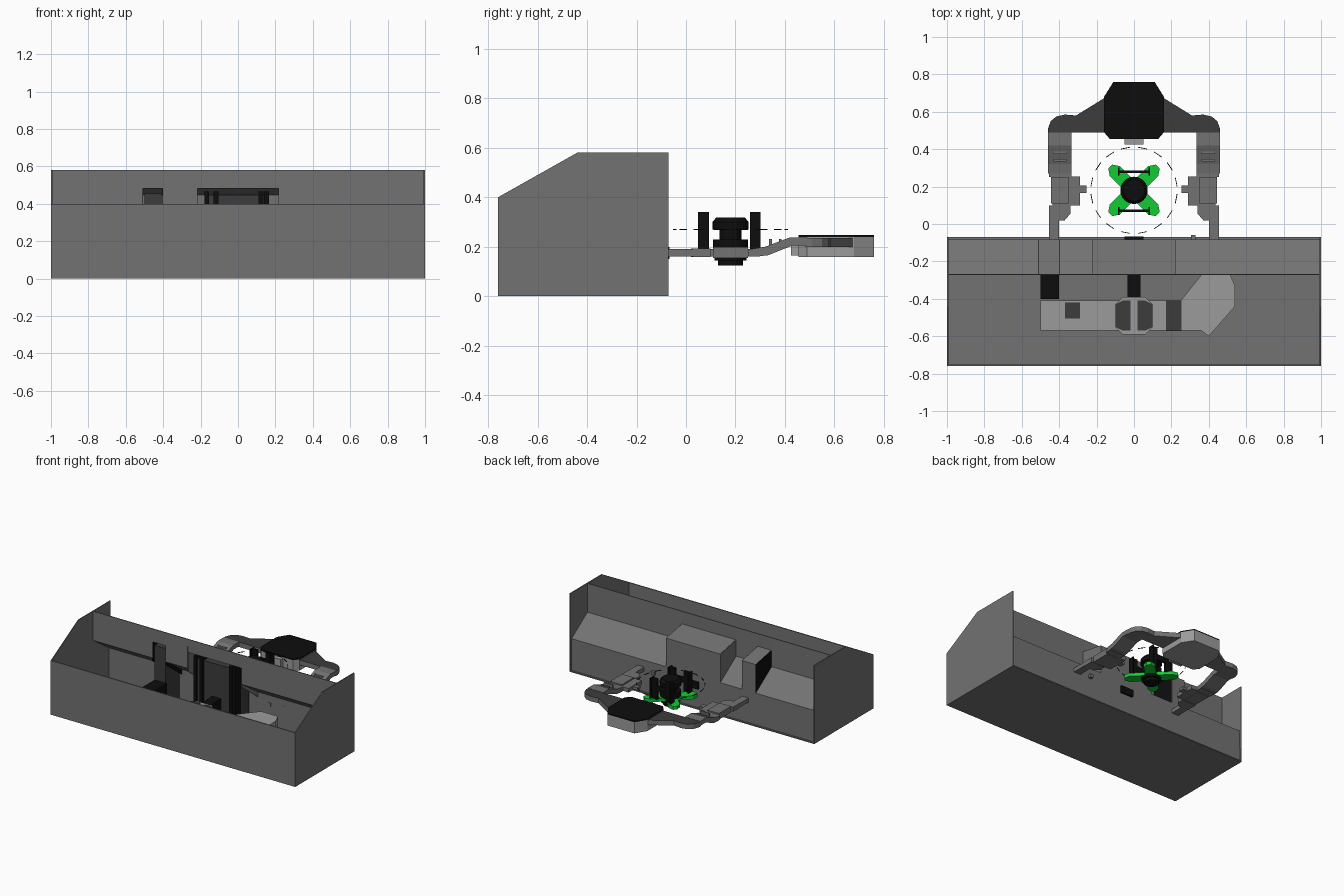
import bpy, bmesh, math
from mathutils import Matrix, Vector

if "Cube" in bpy.data.objects:
    bpy.data.objects.remove(bpy.data.objects["Cube"])


def material(name, rgb):
    m = bpy.data.materials.new(name)
    m.use_nodes = True
    col = (*rgb, 1)
    m.diffuse_color = col
    m.node_tree.nodes["Principled BSDF"].inputs["Base Color"].default_value = col
    return m


GREY = material("mid grey", (0.17, 0.17, 0.17))
LIGHT = material("light grey", (0.33, 0.33, 0.33))
DARK = material("dark grey", (0.045, 0.045, 0.045))
BLACK = material("black", (0.004, 0.004, 0.004))
GREEN = material("green", (0.006, 0.6, 0.035))


def finish(bm, name, mat, top=None):
    """Turn a bmesh into an object; faces that look up may take a second material."""
    bmesh.ops.recalc_face_normals(bm, faces=bm.faces)
    me = bpy.data.meshes.new(name)
    me.materials.append(mat)
    if top:
        me.materials.append(top)
        for f in bm.faces:
            f.material_index = int(f.normal.z > 0.7)
    bm.to_mesh(me)
    bm.free()
    ob = bpy.data.objects.new(name, me)
    bpy.context.collection.objects.link(ob)
    return ob


def prism(name, pts, lo, hi, mat, axis="z", top=None):
    """Extrude an outline: (x, y) along z, or (y, z) along x."""
    bm = bmesh.new()
    place = (lambda p: (*p, lo)) if axis == "z" else (lambda p: (lo, *p))
    step = Vector((0, 0, hi - lo)) if axis == "z" else Vector((hi - lo, 0, 0))
    face = bm.faces.new([bm.verts.new(place(p)) for p in pts])
    ext = bmesh.ops.extrude_face_region(bm, geom=[face])
    bmesh.ops.translate(bm, vec=step, verts=[v for v in ext["geom"] if isinstance(v, bmesh.types.BMVert)])
    return finish(bm, name, mat, top)


def box(name, x, y, z, mat, top=None):
    return prism(name, [(x[0], y[0]), (x[1], y[0]), (x[1], y[1]), (x[0], y[1])], *z, mat, top=top)


def cylinder(name, centre, r, z0, z1, mat, r2=None):
    bm = bmesh.new()
    bmesh.ops.create_cone(bm, cap_ends=True, segments=24, radius1=r, radius2=r2 or r, depth=z1 - z0,
                          matrix=Matrix.Translation((*centre, (z0 + z1) / 2)))
    ob = finish(bm, name, mat)
    for p in ob.data.polygons:
        p.use_smooth = abs(p.normal.z) < 0.7
    return ob


def sheet(name, profile, x0, x1, mat):
    """Thin bent panel following a (y, z) profile."""
    bm = bmesh.new()
    rows = [[bm.verts.new((x, *p)) for p in profile] for x in (x0, x1)]
    for i in range(len(profile) - 1):
        bm.faces.new((rows[0][i], rows[0][i + 1], rows[1][i + 1], rows[1][i]))
    ob = finish(bm, name, mat)
    mod = ob.modifiers.new("thickness", "SOLIDIFY")
    mod.thickness = 0.006
    mod.offset = 0
    return ob


# Open tray: floor, front wall and shaped end walls
box("tray_floor", (-1, 1), (-0.76, -0.07), (0, 0.008), GREY)
box("front_wall", (-1, 1), (-0.76, -0.752), (0, 0.4), GREY)
END = [(-0.76, 0), (-0.07, 0), (-0.07, 0.58), (-0.44, 0.58), (-0.76, 0.4)]
for side, x in (("right", -1), ("left", 0.993)):
    prism(side + "_end_wall", END, x, x + 0.007, GREY, "x")

# Rear wall with sloping ledge, interrupted by two raised housings
LEDGE = [(-0.085, 0), (-0.085, 0.24), (-0.27, 0.365), (-0.27, 0.58)]
HOUSING = [(-0.085, 0), (-0.085, 0.45), (-0.27, 0.485), (-0.27, 0.58)]
CHEEK = [(-0.085, 0.2), (-0.085, 0.45), (-0.27, 0.485), (-0.27, 0.34)]
for x0, x1 in ((-0.995, -0.51), (-0.4, -0.22), (0.22, 0.995)):
    sheet("rear_ledge", LEDGE, x0, x1, GREY)
for name, x0, x1, mat in (("side_housing", -0.51, -0.4, BLACK), ("central_housing", -0.22, 0.22, GREY)):
    sheet(name, HOUSING, x0, x1, GREY)
    for x in (x0, x1):
        prism(name + "_cheek", CHEEK, x - 0.003, x + 0.003, mat, "x")

# Machinery inside the housings
box("side_panel", (-0.5, -0.41), (-0.26, -0.1), (0.01, 0.455), DARK)
box("core_block", (-0.18, 0.16), (-0.25, -0.1), (0.01, 0.445), DARK)
for x in (-0.18, -0.13, 0.11, 0.14):
    box("core_strip", (x, x + 0.025), (-0.262, -0.2), (0.01, 0.465), BLACK)
box("side_strut", (-0.5, -0.4), (-0.4, -0.26), (0.01, 0.2), BLACK)
box("centre_strut", (-0.035, 0.035), (-0.4, -0.25), (0.01, 0.2), BLACK)

# Light duct along the tray with an elbow at its end
DUCT = [(-0.5, -0.41), (-0.5, -0.57), (0.36, -0.57), (0.4, -0.6), (0.54, -0.44),
        (0.54, -0.33), (0.51, -0.26), (0.37, -0.26), (0.25, -0.41)]
prism("duct", DUCT, 0.008, 0.2, LIGHT)
HUB = [(-0.1, -0.43), (-0.06, -0.39), (0.06, -0.39), (0.1, -0.43),
       (0.1, -0.55), (0.06, -0.59), (-0.06, -0.59), (-0.1, -0.55)]
prism("duct_hub", HUB, 0.008, 0.21, LIGHT)
for s in (-1, 1):
    pad = [(s * 0.02, -0.41), (s * 0.06, -0.41), (s * 0.1, -0.43),
           (s * 0.1, -0.55), (s * 0.06, -0.57), (s * 0.02, -0.57)]
    prism("hub_pad", pad, 0.208, 0.215, DARK)
box("duct_band", (0.17, 0.255), (-0.572, -0.408), (0.02, 0.206), DARK)
box("duct_patch", (-0.37, -0.29), (-0.505, -0.42), (0.2, 0.206), DARK)

# Support arms behind the tray, mirrored
SLOPE = [(0.27, 0.16), (0.33, 0.165), (0.43, 0.205), (0.49, 0.205),
         (0.49, 0.238), (0.42, 0.238), (0.32, 0.2), (0.27, 0.192)]
ELBOW = [(0.46, 0.48), (0.46, 0.51), (0.445, 0.55), (0.415, 0.575), (0.37, 0.585), (0.31, 0.58),
         (0.14, 0.685), (0.05, 0.685), (0.05, 0.49), (0.335, 0.49)]
FOOT = [(0.455, 0.03), (0.455, 0.1), (0.34, 0.1), (0.34, 0.055), (0.37, 0.02), (0.4, 0.02)]
for s in (-1, 1):
    def span(a, b):
        return sorted((s * a, s * b))
    side = "left_" if s > 0 else "right_"
    box(side + "rail", span(0.4, 0.455), (-0.088, 0.04), (0.16, 0.19), GREY)
    prism(side + "foot", [(s * x, y) for x, y in FOOT], 0.158, 0.192, GREY)
    box(side + "bracket", span(0.29, 0.435), (0.1, 0.255), (0.16, 0.19), GREY)
    box(side + "bracket_tip", span(0.255, 0.3), (0.165, 0.205), (0.165, 0.185), GREY)
    box(side + "clamp", span(0.35, 0.445), (0.11, 0.25), (0.155, 0.2), GREY)
    box(side + "link", span(0.335, 0.455), (0.25, 0.3), (0.16, 0.19), GREY)
    prism(side + "ramp", SLOPE, *span(0.335, 0.46), GREY, "x")
    for y in (0.335, 0.375):
        box(side + "ramp_rib", span(0.36, 0.43), (y, y + 0.012), (0.19, 0.232), GREY)
    prism(side + "elbow", [(s * x, y) for x, y in ELBOW], 0.2, 0.236, GREY, top=DARK)

# Head block joining the two arms
HEAD = [(-0.11, 0.76), (0.11, 0.76), (0.16, 0.68), (0.16, 0.49), (0.13, 0.455), (-0.13, 0.455),
        (-0.16, 0.49), (-0.16, 0.68)]
prism("head_block", HEAD, 0.158, 0.24, LIGHT)
prism("head_pad", HEAD, 0.24, 0.248, BLACK)
box("head_stub", (-0.05, 0.05), (0.425, 0.46), (0.165, 0.235), LIGHT)

# Green cross with a black centre stack
CX = (0, 0.18)
for angle in (45, 135):
    a = math.radians(angle)
    u, v = Vector((math.cos(a), math.sin(a))), Vector((-math.sin(a), math.cos(a)))
    outline = []
    for e in (1, -1):
        tip = Vector(CX) + u * e * 0.145
        corner = Vector(CX) + u * e * 0.18
        outline += [tip - v * e * 0.038, corner - v * e * 0.015, corner + v * e * 0.015, tip + v * e * 0.038]
    prism("green_cross", outline, 0.165, 0.19, GREEN)
for r, z0, z1 in ((0.05, 0.125, 0.15), (0.065, 0.145, 0.165), (0.07, 0.19, 0.23),
                  (0.045, 0.23, 0.27), (0.073, 0.27, 0.3)):
    cylinder("centre_stack", CX, r, z0, z1, BLACK)
cylinder("stack_cap", CX, 0.073, 0.3, 0.318, BLACK, 0.058)

# Upright guides either side of the stack
for y in (0.07, 0.28):
    box("guide_bar", (-0.083, 0.083), (y - 0.007, y + 0.007), (0.25, 0.29), BLACK)
    for s in (-1, 1):
        box("guide_post", sorted((s * 0.035, s * 0.083)), (y - 0.007, y + 0.007), (0.185, 0.34), BLACK)
        box("guide_flange", sorted((s * 0.078, s * 0.085)), (y - 0.022, y + 0.022), (0.185, 0.34), BLACK)

# Dashed ring around the cross
for i in range(16):
    bm = bmesh.new()
    turn = Matrix.Translation((*CX, 0.27)) @ Matrix.Rotation(math.tau * (i + 0.5) / 16, 4, "Z")
    bmesh.ops.create_cube(bm, size=1, matrix=turn @ Matrix.Translation((0.23, 0, 0))
                          @ Matrix.Diagonal((0.004, 0.05, 0.004, 1)))
    finish(bm, "ring_dash", BLACK)

# Small fittings on the rear wall
box("rear_latch", (-0.05, 0.05), (-0.09, -0.066), (0.15, 0.2), BLACK)
box("rear_peg", (0.305, 0.33), (-0.09, -0.06), (0.16, 0.185), GREY)
